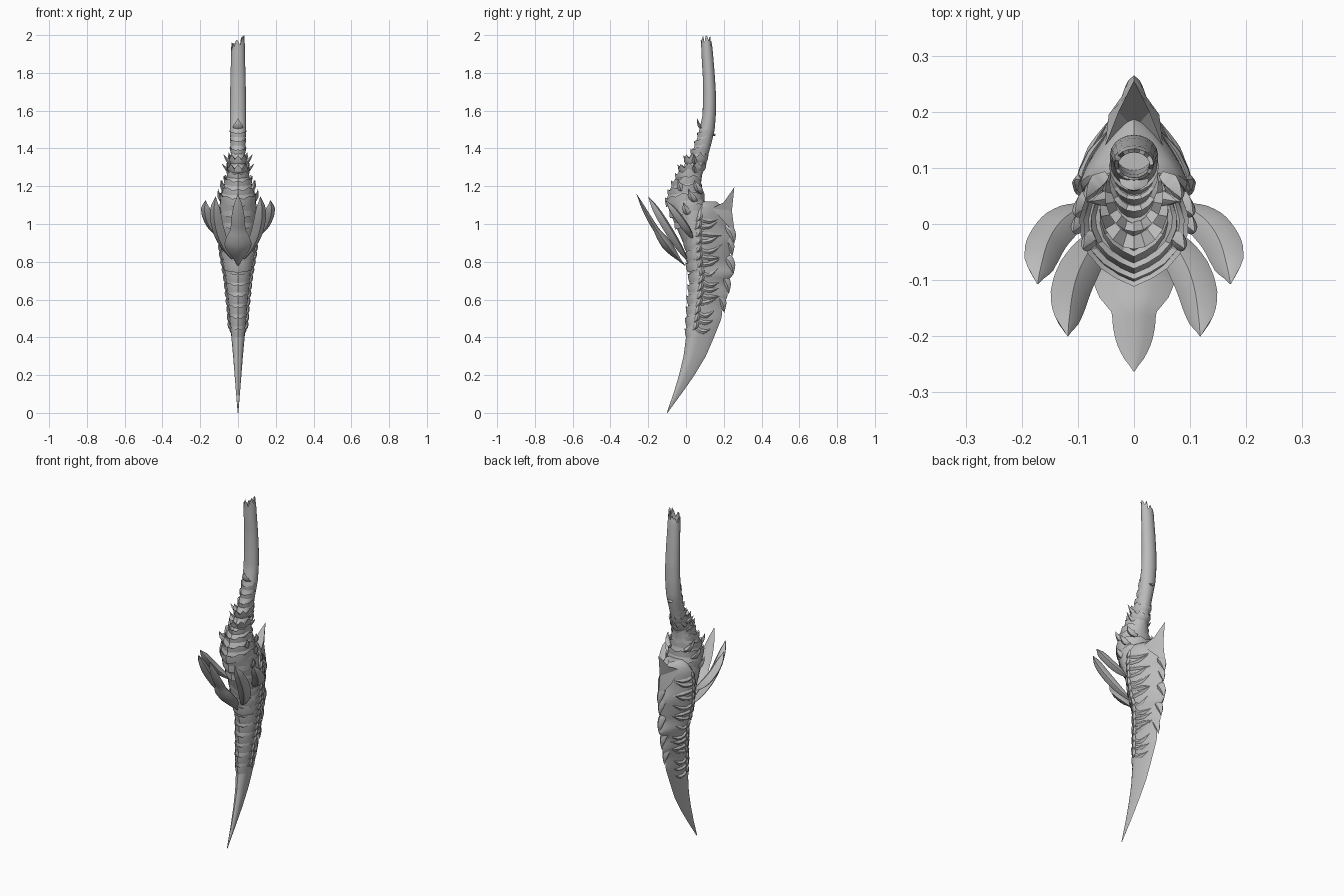
import bpy, math, random
from mathutils import Vector

if "Cube" in bpy.data.objects:
    bpy.data.objects.remove(bpy.data.objects["Cube"])

random.seed(4)
bone = bpy.data.materials.new("bone_grey")
bone.diffuse_color = (0.5, 0.5, 0.5, 1)
bone.use_nodes = True
bone.node_tree.nodes["Principled BSDF"].inputs["Base Color"].default_value = bone.diffuse_color


def make(name, verts, faces, angle=35):
    me = bpy.data.meshes.new(name)
    me.from_pydata([tuple(v) for v in verts], [], faces)
    me.materials.append(bone)
    ob = bpy.data.objects.new(name, me)
    bpy.context.collection.objects.link(ob)
    bpy.ops.object.select_all(action='DESELECT')
    ob.select_set(True)
    bpy.context.view_layer.objects.active = ob
    bpy.ops.object.mode_set(mode='EDIT')
    bpy.ops.mesh.select_all(action='SELECT')
    bpy.ops.mesh.normals_make_consistent(inside=False)
    bpy.ops.object.mode_set(mode='OBJECT')
    bpy.ops.object.shade_smooth_by_angle(angle=math.radians(angle))
    return ob


def loft(name, rings, angle=35, caps=True):
    n = len(rings[0])
    verts = [v for r in rings for v in r]
    faces = [(i * n + j, i * n + (j + 1) % n, (i + 1) * n + (j + 1) % n, (i + 1) * n + j)
             for i in range(len(rings) - 1) for j in range(n)]
    if caps:
        faces += [tuple(range(n)), tuple(range((len(rings) - 1) * n, len(rings) * n))]
    return make(name, verts, faces, angle)


def sample(rows, z):
    """Smoothly interpolated (front y, back y, half width) at height z."""
    z = min(max(z, rows[0][0]), rows[-1][0])
    for i in range(len(rows) - 1):
        a, b = rows[i], rows[i + 1]
        if z <= b[0]:
            f = (z - a[0]) / (b[0] - a[0])
            return [a[k] + (b[k] - a[k]) * f for k in (1, 2, 3)]


def section(rows, z, half, scale=lambda t: 1, lift=lambda t, j: 0):
    """Mirrored outline; half lists (width factor, depth factor) front to back."""
    yf, yb, w = sample(rows, z)
    full = list(half) + [(-u, t) for u, t in half[-2:0:-1]]
    cy = yf + 0.4 * (yb - yf)
    return [Vector((u * w * scale(t), cy + (yf + t * (yb - yf) - cy) * scale(t), z + lift(t, j)))
            for j, (u, t) in enumerate(full)]


def shingle(name, rows, z, h, half, flare, droop, tooth, reach):
    """Overlapping chevron plate with a flared, toothed upper lip."""
    def grow(k):
        return lambda t: 0.96 + (k - 0.96) * max(0, 1 - t / reach)

    def lift(extra, tooth):
        return lambda t, j: extra - droop * max(0, 1 - 2 * t) + (tooth if j % 2 == 0 else 0)
    loft(name, [section(rows, z, half, grow(1.0), lift(0, 0)),
                section(rows, z, half, grow(1 + (flare - 1) * 0.7), lift(h * 0.55, 0)),
                section(rows, z, half, grow(flare), lift(h, tooth)),
                section(rows, z, half, grow(0.92), lift(h * 0.9, 0))], 30)


def leaf(name, base, mid, tip, wide, thick, widths, axis, steps=12):
    """Curved pointed plate with a diamond-like section."""
    base, mid, tip, axis = map(Vector, (base, mid, tip, axis))
    rings = []
    for i in range(steps + 1):
        t = i / steps
        p = base * (1 - t) ** 2 + mid * 2 * t * (1 - t) + tip * t * t
        tan = ((mid - base) * (1 - t) + (tip - mid) * t).normalized()
        side = (axis - tan * axis.dot(tan)).normalized()
        out = tan.cross(side)
        f = t * (len(widths) - 1)
        k = min(int(f), len(widths) - 2)
        w = widths[k] + (widths[k + 1] - widths[k]) * (f - k)
        w = max(w, 0.02)
        rings.append([p + side * (wide * w * a) + out * (thick * w * b) for a, b in
                      ((1, 0), (.55, .65), (0, 1), (-.55, .65), (-1, 0), (-.55, -.65), (0, -1), (.55, -.65))])
    return loft(name, rings, 40)


# --- blade: wedge section with a sharp rear ridge
wedge = [(0, 0), (.32, .03), (.62, .08), (.88, .17), (1, .3), (.88, .45), (.7, .6), (.45, .78), (.2, .92), (0, 1)]
blade_rows = [(0, -.102, -.098, .002), (.05, -.085, -.062, .006), (.1, -.067, -.025, .01), (.2, -.037, .045, .018),
              (.3, -.013, .105, .026), (.4, 0, .148, .035), (.5, .003, .188, .045), (.57, .01, .195, .05),
              (.62, .012, .222, .056), (.69, .02, .215, .063), (.735, .02, .252, .07), (.79, .005, .228, .08),
              (.85, .0, .235, .092), (.92, -.005, .245, .097), (.98, .0, .22, .1), (1.06, .02, .205, .095),
              (1.1, .05, .185, .075), (1.12, .07, .16, .04)]
heights = [i * 1.12 / 64 for i in range(65)]
loft("blade", [section(blade_rows, z, wedge) for z in heights], 40)

# --- chevron ribs down the front of the blade
for i in range(9):
    z = .43 + i * .058
    shingle("front_rib", blade_rows, z, .045, wedge, 1.13, .035, .008, .5)

# --- curling raised ridges and flakes on both flanks


def flank(z, t, s, off):
    yf, yb, w = sample(blade_rows, z)
    for (u0, t0), (u1, t1) in zip(wedge, wedge[1:]):
        if t <= t1:
            u = u0 + (u1 - u0) * (t - t0) / (t1 - t0)
            break
    return Vector((s * (u * w + off), yf + t * (yb - yf), z))


for i in range(15):
    z = .46 + i * .041
    j1, j2 = random.uniform(-.03, .03), random.uniform(-.02, .05)
    for s in (1, -1):
        leaf("flank_ridge", flank(z, .3, s, -.002), flank(z - .035 + j1, .5, s, .012),
             flank(z + j2, .8, s, .0), .013, .008, (.3, 1, .8, 1, .5, 0), (0, .2, 1))
        leaf("flank_edge", flank(z - .02, .22, s, -.002), flank(z + .0, .36, s, .014),
             flank(z + .035, .3 + j1, s, .004), .014, .009, (.3, 1, .8, 0), (0, 1, .2))

# --- small teeth along the rear ridge
for z in (.56, .66, .76, .86, .92):
    yb = sample(blade_rows, z)[1]
    leaf("ridge_tooth", (0, yb - .05, z + .07), (0, yb + .005, z + .05), (0, yb + .008, z - .03),
         .03, .022, (.4, 1, .7, 0), (0, 1, 0))

# --- head bulb above the blade
oval = [(0, 0), (.3, .06), (.58, .14), (.82, .26), (.97, .42), (1, .56), (.9, .74), (.66, .9), (.34, .98), (0, 1)]
head_rows = [(.82, .01, .12, .06), (.9, -.015, .13, .088), (.98, -.05, .13, .094), (1.06, -.085, .12, .098),
             (1.12, -.105, .1, .095), (1.17, -.09, .085, .086), (1.22, -.068, .08, .07),
             (1.26, -.045, .085, .054), (1.3, -.012, .092, .043), (1.34, .0, .1, .038)]
loft("head", [section(head_rows, .82 + i * .02, oval) for i in range(27)], 40)
for z, flare in ((1.0, 1.04), (1.06, 1.05), (1.12, 1.08), (1.165, 1.1), (1.21, 1.12), (1.25, 1.14)):
    shingle("head_plate", head_rows, z, .038, oval, flare, .03, .012, 1.2)

# --- neck and hollow broken handle
grip_rows = [(1.26, -.03, .085, .045), (1.32, .0, .105, .04), (1.38, .032, .122, .038), (1.44, .055, .138, .04),
             (1.5, .072, .152, .043), (1.58, .088, .158, .043), (1.68, .09, .159, .042), (1.78, .089, .153, .04),
             (1.88, .083, .145, .037), (2, .078, .134, .035)]
ring = [(math.sin(math.pi * i / 10), .5 - .5 * math.cos(math.pi * i / 10)) for i in range(11)]
ring[0], ring[-1] = (0, 0), (0, 1)
jag = [0, -.03, -.005, .01, -.03, .015, 0, -.02, .01, -.035, 0, -.01, .0, -.025, .01, .0, -.03, .005, -.02, .01]
lip = [-.03 + .02 * math.sin(2 * math.pi * j / 20) + jag[j] for j in range(20)]
lip[5] = 0
rings = [section(grip_rows, 1.26 + i * .0225, ring) for i in range(31)]
rings.append(section(grip_rows, 2, ring, lift=lambda t, j: lip[j]))
rings.append(section(grip_rows, 2, ring, lambda t: .8, lambda t, j: lip[j] - .004))
rings += [section(grip_rows, z, ring, lambda t: .76) for z in (1.9, 1.75)]
loft("handle", rings, 40)

# --- wrapped collars below the handle, the lower two thorny
for z, h, flare, tooth in ((1.275, .03, 1.5, .025), (1.325, .03, 1.4, .025), (1.375, .028, 1.2, .008),
                           (1.42, .03, 1.13, .006), (1.465, .03, 1.1, .004)):
    shingle("neck_collar", grip_rows, z, h, ring, flare, .015, tooth, 2.5)
leaf("collar_lip", (0, .155, 1.47), (0, .06, 1.5), (0, .06, 1.56), .03, .012, (.4, 1, .8, 0), (1, 0, 0))
for s in (1, -1):
    for z, x in ((1.28, .085), (1.33, .078)):
        leaf("neck_thorn", (s * .03, .05, z - .01), (s * .055, .045, z), (s * x, .04, z + .04),
             .016, .012, (.8, 1, .6, 0), (0, 1, 0))
    # brow bumps on the head
    for y, z, x in ((-.03, 1.2, .09), (.03, 1.15, .105), (.06, 1.2, .085), (0, 1.08, .108)):
        leaf("head_thorn", (s * (x - .04), y + .02, z - .03), (s * x, y, z - .02), (s * x, y - .015, z + .035),
             .022, .014, (.7, 1, .7, 0), (0, 1, 0))

# --- crown of tusks at the front
leaf("centre_tusk", (0, -.005, .78), (0, -.155, .93), (0, -.262, 1.16), .078, .03,
     (.05, .3, .7, .95, .8, .5, .48, .4, .25, 0), (1, 0, 0), 20)
for s in (1, -1):
    leaf("side_tusk", (s * .03, .0, .82), (s * .135, -.09, .96), (s * .118, -.2, 1.145), .036, .024,
         (.3, .7, .9, 1, 1, .95, .7, 0), (1, .5 * s, 0), 16)
    leaf("outer_tusk", (s * .08, .03, .93), (s * .175, -.01, 1.0), (s * .172, -.107, 1.125), .034, .022,
         (.3, .8, 1, 1, 1, .8, 0), (1, .6 * s, 0), 16)

# --- rear fin: folded plate with a tall crest
fin = [(0, .256, 1.195), (0, .243, 1.07), (0, .258, .95)]
verts = list(fin)
for s in (1, -1):
    verts += [(s * .028, .2, 1.115), (s * .052, .138, 1.083), (s * .045, .195, 1.02)]
verts.append((0, .17, 1.07))
make("rear_fin", verts, [(0, 1, 3), (1, 4, 3), (1, 5, 4), (1, 2, 5), (0, 6, 1), (1, 6, 7), (1, 7, 8), (1, 8, 2),
                         (0, 3, 9), (3, 4, 9), (4, 5, 9), (5, 2, 9), (0, 9, 6), (6, 9, 7), (7, 9, 8), (8, 9, 2)], 25)
